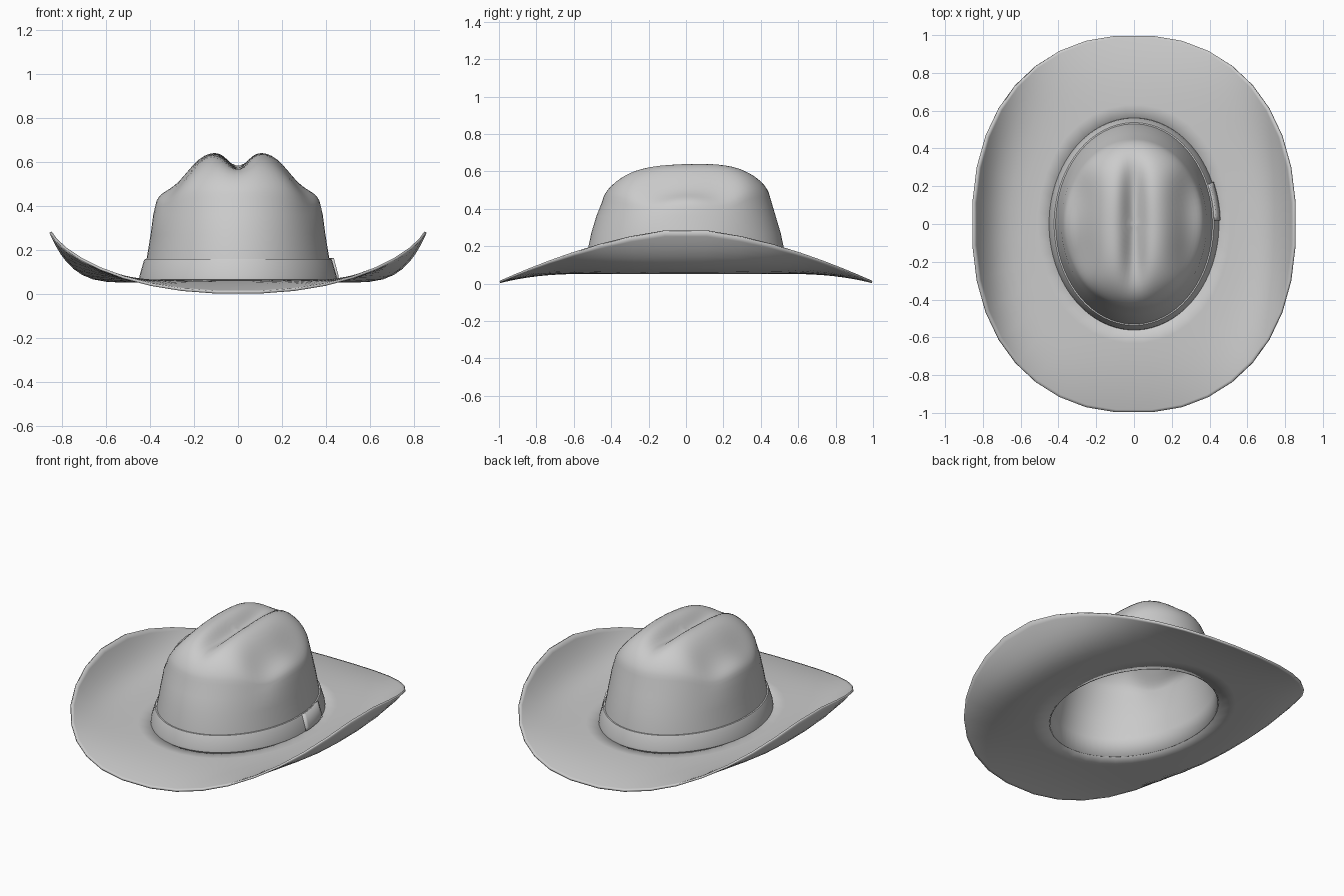
import bpy
from math import sin, cos, pi, exp, radians, hypot

if "Cube" in bpy.data.objects:
    bpy.data.objects.remove(bpy.data.objects["Cube"])


def loft(name, rings, closed=True, cap=False, thick=0.0, offset=-1):
    """Skin a list of equal-length rings, ordered from the outside/bottom inward/up."""
    n = len(rings[0])
    verts = [p for r in rings for p in r]
    faces = []
    for k in range(len(rings) - 1):
        for i in range(n if closed else n - 1):
            j = (i + 1) % n
            faces.append((k * n + i, k * n + j, (k + 1) * n + j, (k + 1) * n + i))
    if cap:
        last = (len(rings) - 1) * n
        c = len(verts)
        verts.append((0, 0, cap))
        faces += [(last + i, last + (i + 1) % n, c) for i in range(n)]
    me = bpy.data.meshes.new(name)
    me.from_pydata(verts, [], faces)
    ob = bpy.data.objects.new(name, me)
    bpy.context.collection.objects.link(ob)
    bpy.ops.object.select_all(action='DESELECT')
    bpy.context.view_layer.objects.active = ob
    ob.select_set(True)
    bpy.ops.object.shade_smooth_by_angle(angle=radians(40))
    if thick:
        m = ob.modifiers.new("thickness", 'SOLIDIFY')
        m.thickness = thick
        m.offset = offset
    return ob


def ellipse(a, b, z, angles):
    return [(a * cos(t), b * sin(t), z) for t in angles]


def full(n):
    return [2 * pi * (i + 0.5) / n for i in range(n)]


# Brim: rounded outline, sides rolled up, front and back dipping
def brim_point(t, ang):
    c, s = cos(ang), sin(ang)
    e = 2 / 2.25
    ox = 0.848 * abs(c) ** e * (1 if c > 0 else -1)
    oy = 1.0 * abs(s) ** e * (1 if s > 0 else -1)
    ix, iy = 0.425 * c, 0.54 * s
    z_edge = 0.293 - 0.28 * abs(oy) ** 1.6
    z_in = 0.064
    p = 2.3 + 2.2 * c * c
    return (ix + (ox - ix) * t, iy + (oy - iy) * t, z_in + (z_edge - z_in) * t ** p)


brim_steps = [1, 0.97, 0.93, 0.88, 0.82, 0.75, 0.66, 0.55, 0.4, 0.2, 0]
loft("brim", [[brim_point(t, a) for a in full(36)] for t in brim_steps], thick=0.012)


# Crown: tapered wall, domed top with a centre crease and two side dents
def top_z(x, y):
    r = min(1.0, hypot(x / 0.375, y / 0.45))
    z = 0.45 + 0.197 * (1 - r ** 3.5) ** 0.7 + 0.03 * y
    z -= 0.075 * exp(-(x / 0.06) ** 2) * exp(-(y / 0.33) ** 4)
    z -= 0.095 * exp(-((abs(x) - 0.29) / 0.1) ** 2) * exp(-(y / 0.28) ** 4)
    return z


angs = full(72)
wall = [(0.43, 0.545, 0.055), (0.415, 0.53, 0.16), (0.397, 0.507, 0.27), (0.385, 0.48, 0.36)]
rings = [ellipse(a, b, z, angs) for a, b, z in wall]
for r in [1, 0.985, 0.96, 0.93, 0.89] + [0.84 - 0.06 * i for i in range(14)]:
    rings.append([(x, y, top_z(x, y)) for x, y, _ in ellipse(0.375 * r, 0.45 * r, 0, angs)])
loft("crown", rings, cap=top_z(0, 0), thick=0.012)

# Hat band around the base of the crown
band = [(0.43, 0.543, 0.058), (0.45, 0.562, 0.066), (0.447, 0.56, 0.085),
        (0.427, 0.54, 0.153), (0.423, 0.537, 0.159), (0.413, 0.527, 0.16)]
loft("hat_band", [ellipse(a, b, z, angs) for a, b, z in band])

# Overlapping band tab on the right side
tab_angles = [radians(2 + 21 * i / 8) for i in range(9)]
tab = [(0.452, 0.565, 0.068), (0.45, 0.563, 0.085), (0.429, 0.542, 0.163)]
loft("band_tab", [ellipse(a, b, z, tab_angles) for a, b, z in tab],
     closed=False, thick=0.012, offset=0)
